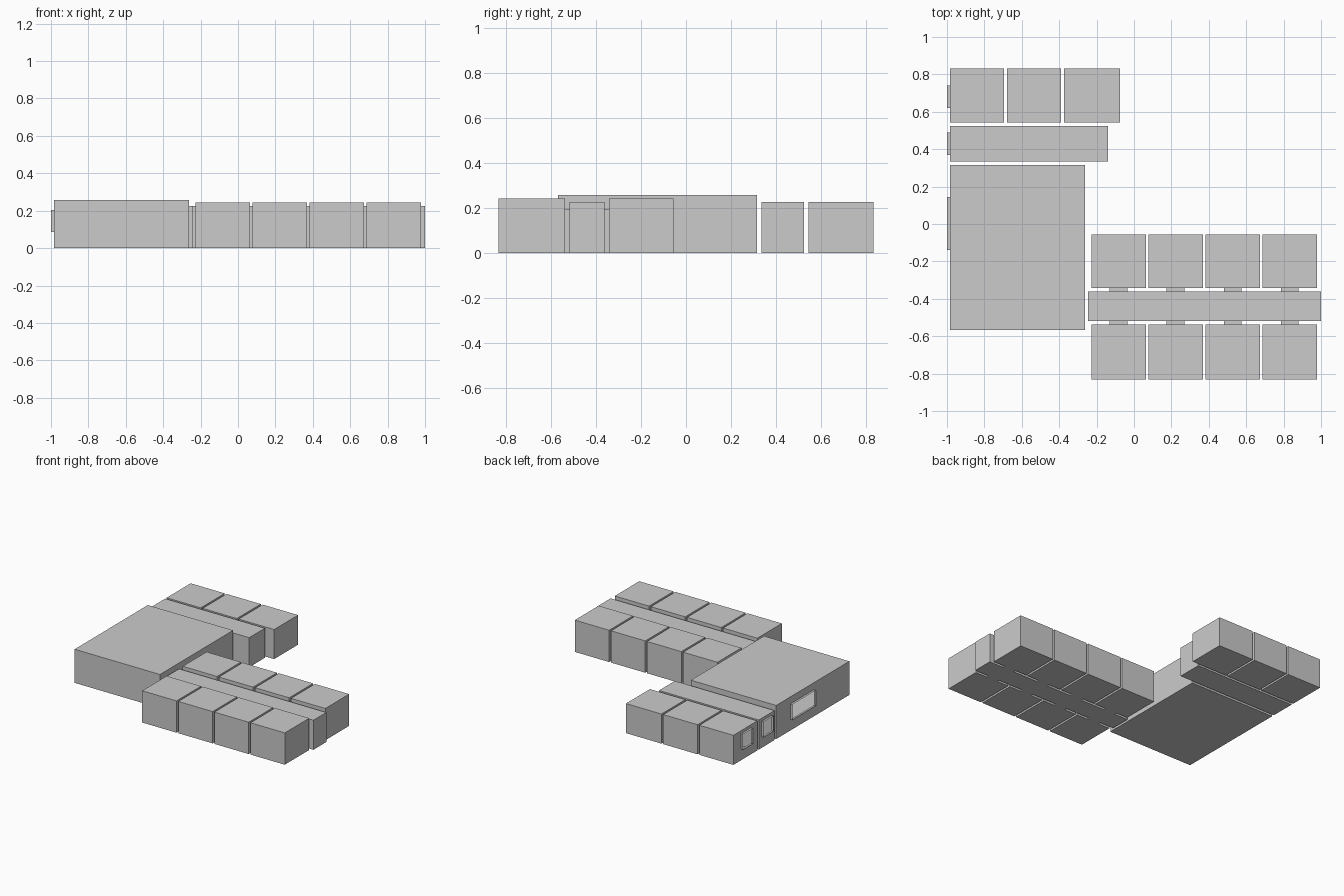
import bpy, bmesh

if "Cube" in bpy.data.objects:
    bpy.data.objects.remove(bpy.data.objects["Cube"])

grey = bpy.data.materials.new("plaster_grey")
grey.diffuse_color = (0.6, 0.6, 0.6, 1)
grey.use_nodes = True
grey.node_tree.nodes["Principled BSDF"].inputs["Base Color"].default_value = grey.diffuse_color


def finish(name, bm):
    bmesh.ops.remove_doubles(bm, verts=bm.verts[:], dist=1e-5)
    mesh = bpy.data.meshes.new(name)
    bm.to_mesh(mesh)
    bm.free()
    mesh.materials.append(grey)
    bpy.context.collection.objects.link(bpy.data.objects.new(name, mesh))


def quad(bm, pts, normal):
    f = bm.faces.new([bm.verts.new(p) for p in pts])
    f.normal_update()
    if sum(a * b for a, b in zip(f.normal, normal)) < 0:
        f.normal_flip()


def wall(bm, axis, pos, sign, span, top, holes):
    """Upright wall across the given axis, with rectangular openings (a0, a1, z0, z1)."""
    cuts = sorted({*span, *[v for h in holes for v in h[:2]]})
    levels = sorted({0, top, *[v for h in holes for v in h[2:]]})
    n = [0, 0, 0]
    n[axis] = sign
    for a, b in zip(cuts, cuts[1:]):
        for c, d in zip(levels, levels[1:]):
            ma, mz = (a + b) / 2, (c + d) / 2
            if any(h[0] < ma < h[1] and h[2] < mz < h[3] for h in holes):
                continue
            corners = [(a, c), (b, c), (b, d), (a, d)]
            quad(bm, [(pos, s, z) if axis == 0 else (s, pos, z) for s, z in corners], n)


def room(name, x, y, top, west=(), south=(), north=()):
    """Hollow room with floor, roof and four walls."""
    bm = bmesh.new()
    for z, s in ((0, -1), (top, 1)):
        quad(bm, [(x[0], y[0], z), (x[1], y[0], z), (x[1], y[1], z), (x[0], y[1], z)], (0, 0, s))
    wall(bm, 0, x[0], -1, y, top, west)
    wall(bm, 0, x[1], 1, y, top, ())
    wall(bm, 1, y[0], -1, x, top, south)
    wall(bm, 1, y[1], 1, x, top, north)
    finish(name, bm)


def passage(name, axis, ends, hole):
    """Open-ended rectangular tube through a wall along the given axis."""
    a, b, c, d = hole
    bm = bmesh.new()
    ring = [(a, c), (b, c), (b, d), (a, d)]
    outs = [(0, -1), (1, 0), (0, 1), (-1, 0)]
    for i in range(4):
        p, q = ring[i], ring[(i + 1) % 4]
        pts = [(ends[0], *p), (ends[1], *p), (ends[1], *q), (ends[0], *q)]
        n = (0, *outs[i])
        if axis == 1:
            pts = [(s, e, z) for e, s, z in pts]
            n = (n[1], 0, n[2])
        quad(bm, pts, n)
    finish(name, bm)


# West wing: hall, corridor and three small rooms, with windows on the west side
hall_win = (-0.14, 0.145, 0.085, 0.203)
corridor_win = (0.37, 0.49, 0.085, 0.203)
room_win = (0.62, 0.74, 0.085, 0.203)
room("hall", (-0.983, -0.262), (-0.568, 0.315), 0.257, west=[hall_win])
room("west_corridor", (-0.983, -0.14), (0.335, 0.525), 0.226, west=[corridor_win])
for i, x in enumerate([(-0.983, -0.695), (-0.68, -0.39), (-0.375, -0.075)]):
    room(f"west_room_{i}", x, (0.543, 0.832), 0.226, west=[room_win] if i == 0 else ())
for label, w in (("hall", hall_win), ("corridor", corridor_win), ("room", room_win)):
    passage(label + "_window", 0, (-1.0, -0.983), w)

# East wing: long corridor with four rooms on each side, joined by doorways
doors = [(-0.13 + 0.305 * i, -0.036 + 0.305 * i, 0, 0.195) for i in range(4)]
room("east_corridor", (-0.245, 1.0), (-0.518, -0.362), 0.226, south=doors, north=doors)
for i, door in enumerate(doors):
    x = (-0.227 + 0.305 * i, 0.063 + 0.305 * i)
    room(f"east_room_north_{i}", x, (-0.343, -0.055), 0.243, south=[door])
    room(f"east_room_south_{i}", x, (-0.832, -0.537), 0.243, north=[door])
    passage(f"north_doorway_{i}", 1, (-0.362, -0.343), door)
    passage(f"south_doorway_{i}", 1, (-0.537, -0.518), door)
